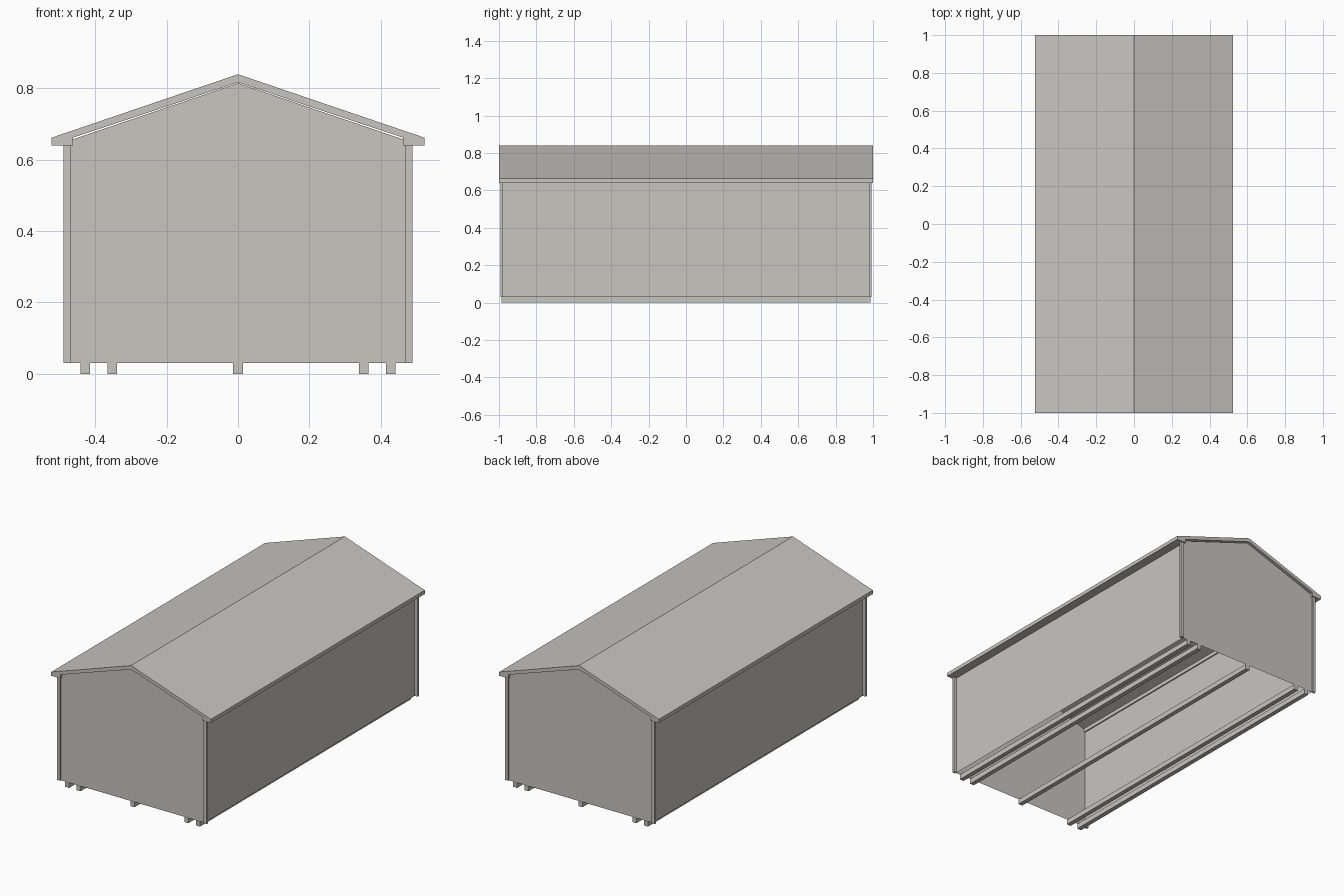
import bpy, bmesh

if "Cube" in bpy.data.objects:
    bpy.data.objects.remove(bpy.data.objects["Cube"])

mat = bpy.data.materials.new("warm light grey")
mat.diffuse_color = (0.578, 0.562, 0.53, 1)
mat.use_nodes = True
mat.node_tree.nodes["Principled BSDF"].inputs["Base Color"].default_value = mat.diffuse_color


def prism(name, profile, y0, y1, caps=True, skip=()):
    """Extrude an x-z outline along y; skip leaves chosen sides open."""
    bm = bmesh.new()
    a = [bm.verts.new((x, y0, z)) for x, z in profile]
    b = [bm.verts.new((x, y1, z)) for x, z in profile]
    n = len(profile)
    for i in range(n):
        if i not in skip:
            j = (i + 1) % n
            bm.faces.new((a[j], a[i], b[i], b[j]))
    if caps:
        bm.faces.new(a)
        bm.faces.new(b[::-1])
    me = bpy.data.meshes.new(name)
    bm.to_mesh(me)
    bm.free()
    me.materials.append(mat)
    ob = bpy.data.objects.new(name, me)
    bpy.context.collection.objects.link(ob)
    return ob


def box(name, x0, x1, y0, y1, z0, z1):
    return prism(name, [(x0, z0), (x1, z0), (x1, z1), (x0, z1)], y0, y1)


# Wall shell, open underneath and at the top under the roof
prism("walls", [(-.47, .03), (.47, .03), (.47, .655), (0, .815), (-.47, .655)],
      -.985, .985, skip=(0, 2, 3))

# Roof with boxed eaves
half = [(.463, .64), (.523, .64), (.523, .662), (0, .84)]
left = [(-x, z) for x, z in half[:3]][::-1]
prism("roof", half + left + [(-.463, .662), (0, .817), (.463, .662)], -1, 1)

# Corner trim boards
for sx in (-1, 1):
    for sy in (-1, 1):
        xs = sorted((sx * .47, sx * .49))
        ys = sorted((sy * .98, sy * .993))
        box("corner_trim", *xs, *ys, .03, .642)

# Floor runners
for x in (-.428, -.353, 0, .353, .428):
    box("runner", x - .0135, x + .0135, -.987, .987, 0, .03)
